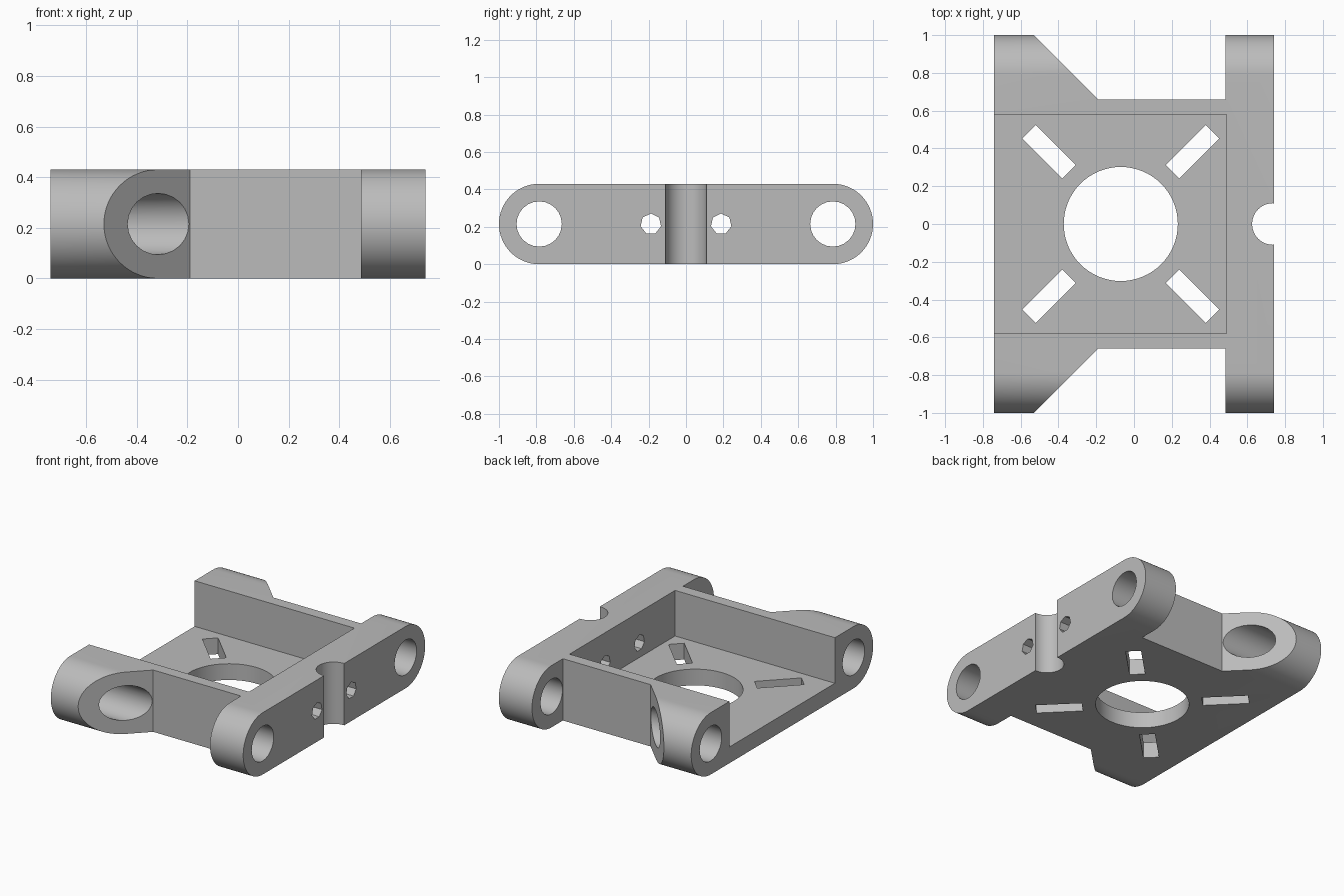
import bpy
from math import pi, sin, cos
from mathutils import Matrix

cube = bpy.data.objects.get("Cube")
if cube:
    bpy.data.objects.remove(cube, do_unlink=True)

HALF_X, HEIGHT, FLOOR = 0.74, 0.43, 0.113
MID_Z = HEIGHT / 2
CENTRE_X = -0.07
END_Y = 1 - MID_Z          # axis of the rounded ends

grey = bpy.data.materials.new("plain grey")
grey.use_nodes = True
colour = (0.5, 0.5, 0.5, 1)
grey.diffuse_color = colour
grey.node_tree.nodes["Principled BSDF"].inputs["Base Color"].default_value = colour


def prism(name, points, low, high, matrix=Matrix()):
    """Extrude a flat outline from low to high along local z."""
    n = len(points)
    verts = [(x, y, h) for h in (low, high) for x, y in points]
    faces = [tuple(range(n - 1, -1, -1)), tuple(range(n, 2 * n))]
    faces += [(i, (i + 1) % n, n + (i + 1) % n, n + i) for i in range(n)]
    mesh = bpy.data.meshes.new(name)
    mesh.from_pydata(verts, [], faces)
    mesh.transform(matrix)
    mesh.materials.append(grey)
    obj = bpy.data.objects.new(name, mesh)
    bpy.context.collection.objects.link(obj)
    return obj


def arc(cx, cy, r, start, end, steps):
    angles = [start + (end - start) * i / steps for i in range(steps + 1)]
    return [(cx + r * cos(a), cy + r * sin(a)) for a in angles]


def circle(cx, cy, r, sides, start=0.0):
    return arc(cx, cy, r, start, start + 2 * pi, sides)[:-1]


def box(x0, x1, y0, y1):
    return [(x0, y0), (x1, y0), (x1, y1), (x0, y1)]


# Local x, y, z become world y, z, x, for profiles that run along x
ALONG_X = Matrix(((0, 0, 1, 0), (1, 0, 0, 0), (0, 1, 0, 0), (0, 0, 0, 1)))

# Plan outline of the bracket, overlong in y so the rounded bar trims it
back = [(HALF_X, 1.1), (0.485, 1.1), (0.485, 0.66), (-0.19, 0.66),
        (-0.63, 1.1), (-HALF_X, 1.1)]
front = [(x, -y) for x, y in reversed(back)]
bracket = prism("bracket", back + front, -0.1, 0.6)


def cut(tool, operation="DIFFERENCE"):
    mod = bracket.modifiers.new(tool.name, "BOOLEAN")
    mod.operation, mod.solver, mod.object = operation, "EXACT", tool
    bpy.context.view_layer.objects.active = bracket
    bpy.ops.object.modifier_apply(modifier=mod.name)
    bpy.data.objects.remove(tool, do_unlink=True)


# Rounded ends
profile = (arc(END_Y, MID_Z, MID_Z, -pi / 2, pi / 2, 32)
           + arc(-END_Y, MID_Z, MID_Z, pi / 2, 3 * pi / 2, 32))
cut(prism("rounded bar", profile, -1, 1, ALONG_X), "INTERSECT")

# Open pocket, central opening and end notch
cut(prism("pocket", box(-1, 0.49, -0.58, 0.58), FLOOR, 1))
cut(prism("central opening", circle(CENTRE_X, 0, 0.302, 64), -1, 1))
cut(prism("end notch", circle(0.735, 0, 0.11, 32), -1, 1))

# Diagonal slots in the floor
for sx in (-1, 1):
    for sy in (-1, 1):
        place = (Matrix.Translation((CENTRE_X + sx * 0.38, sy * 0.383, 0))
                 @ Matrix.Rotation(sx * sy * pi / 4, 4, "Z"))
        cut(prism("slot", box(-0.15, 0.15, -0.05, 0.05), -1, 1, place))

# Pivot holes through the legs and small holes in the end wall
for side in (-1, 1):
    cut(prism("pivot hole", circle(side * 0.785, MID_Z, 0.121, 24), -1, 1, ALONG_X))
    cut(prism("screw hole", circle(side * 0.188, MID_Z, 0.056, 7, pi / 2), 0.3, 1, ALONG_X))

bpy.ops.object.select_all(action="DESELECT")
bracket.select_set(True)
bpy.context.view_layer.objects.active = bracket
bpy.ops.object.shade_smooth_by_angle(angle=pi / 6)
